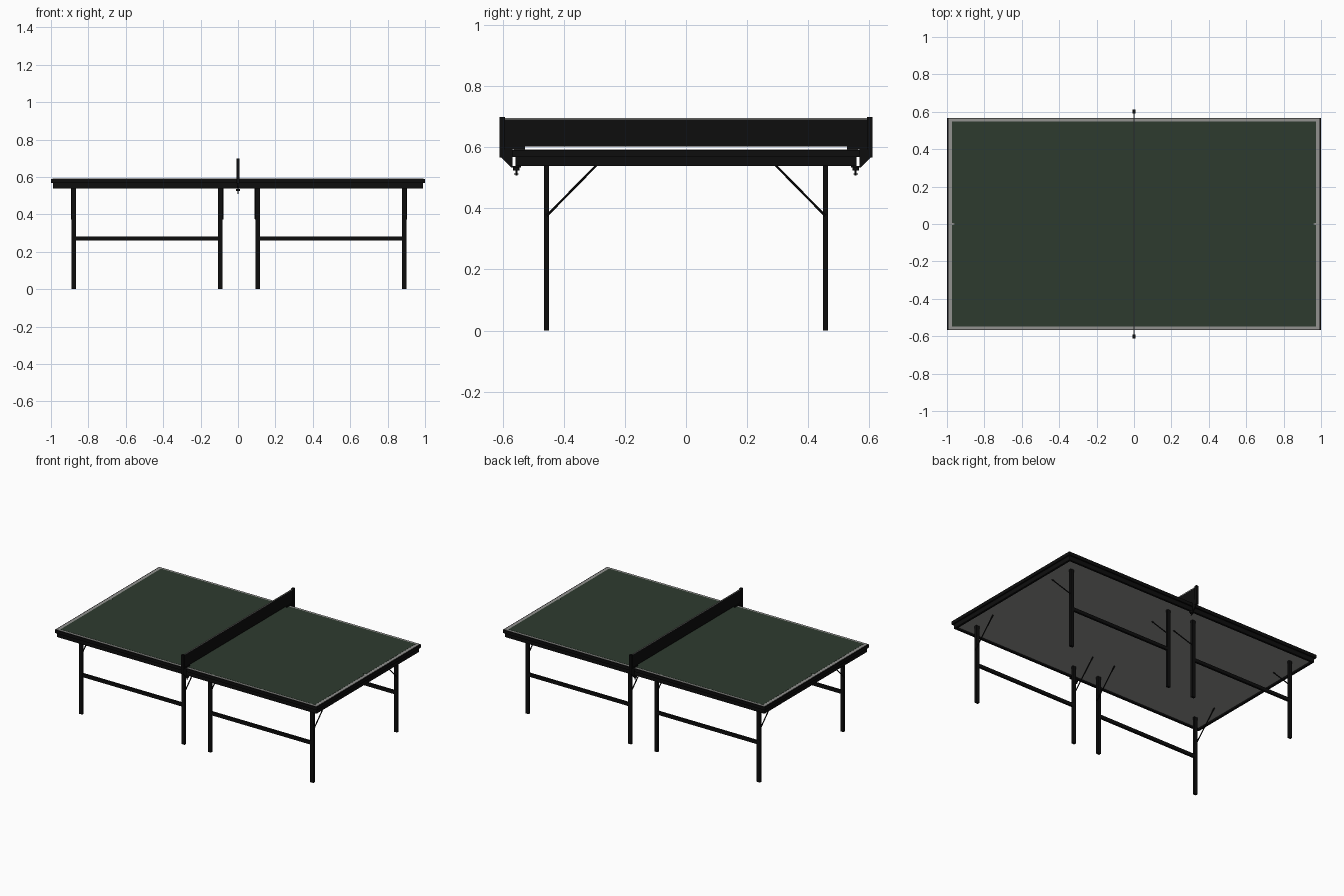
import bpy, bmesh
from mathutils import Vector

if "Cube" in bpy.data.objects:
    bpy.data.objects.remove(bpy.data.objects["Cube"])

def mat(name, rgb):
    m = bpy.data.materials.new(name)
    m.diffuse_color = (*rgb, 1)
    m.use_nodes = True
    m.node_tree.nodes["Principled BSDF"].inputs["Base Color"].default_value = m.diffuse_color
    return m

BLACK = mat("black", (0.004, 0.004, 0.004))
GREEN = mat("court green", (0.027, 0.043, 0.028))
GREY = mat("line grey", (0.29, 0.29, 0.28))

def finish(name, bm, m):
    bmesh.ops.recalc_face_normals(bm, faces=bm.faces)
    me = bpy.data.meshes.new(name)
    bm.to_mesh(me)
    bm.free()
    ob = bpy.data.objects.new(name, me)
    me.materials.append(m)
    bpy.context.collection.objects.link(ob)
    return ob

def box(name, x0, x1, y0, y1, z0, z1, m):
    bm = bmesh.new()
    bmesh.ops.create_cube(bm, size=1)
    for v in bm.verts:
        v.co = ((x0, x1)[v.co.x > 0], (y0, y1)[v.co.y > 0], (z0, z1)[v.co.z > 0])
    return finish(name, bm, m)

def prism(name, pts, x0, x1, m):
    """Extrude a (y, z) outline along x."""
    bm = bmesh.new()
    f = bm.faces.new([bm.verts.new((x0, y, z)) for y, z in pts])
    r = bmesh.ops.extrude_face_region(bm, geom=[f])
    for v in r["geom"]:
        if isinstance(v, bmesh.types.BMVert):
            v.co.x = x1
    return finish(name, bm, m)

def rod(name, a, b, r, m, sides=8):
    a, b = Vector(a), Vector(b)
    bm = bmesh.new()
    bmesh.ops.create_cone(bm, cap_ends=True, segments=sides, radius1=r, radius2=r, depth=(b - a).length)
    q = (b - a).to_track_quat('Z', 'Y')
    for v in bm.verts:
        v.co = q @ v.co + (a + b) / 2
    return finish(name, bm, m)

# Table top: black lip, grey border line, two green court halves
box("table_lip", -1, 1, -0.568, 0.568, 0.568, 0.590, BLACK)
box("border_line", -0.993, 0.993, -0.563, 0.563, 0.585, 0.5915, GREY)
for s, side in ((-1, "front"), (1, "back")):
    ya, yb = sorted((0, s * 0.549))
    # small notches at the ends of the seam
    bm = bmesh.new()
    pts = [(-0.972, s * 0.549), (0.972, s * 0.549), (0.972, s * 0.006), (0.955, 0), (-0.955, 0), (-0.972, s * 0.006)]
    f = bm.faces.new([bm.verts.new((x, y, 0.590)) for x, y in pts])
    r = bmesh.ops.extrude_face_region(bm, geom=[f])
    for v in r["geom"]:
        if isinstance(v, bmesh.types.BMVert):
            v.co.z = 0.5925
    finish("court_" + side, bm, GREEN)

# Apron frame and underside panel
AX, AY, T = 0.99, 0.558, 0.014
for s in (-1, 1):
    y0, y1 = sorted((s * AY, s * (AY - T)))
    box("apron_long", -AX, AX, y0, y1, 0.538, 0.570, BLACK)
    x0, x1 = sorted((s * AX, s * (AX - T)))
    box("apron_end", x0, x1, -AY + T, AY - T, 0.538, 0.570, BLACK)
box("underside_panel", -AX + T, AX - T, -AY + T, AY - T, 0.549, 0.569, GREY)

# Legs, diagonal braces and side rails
LY = 0.456
for sy in (-1, 1):
    y = sy * LY
    for xa, xb in ((-0.877, -0.095), (0.106, 0.888)):
        for x, out in ((xa, -1), (xb, 1)):
            box("leg", x - 0.012, x + 0.012, y - 0.008, y + 0.008, 0, 0.549, BLACK)
            bx = x + out * 0.013
            rod("leg_brace", (bx, y, 0.375), (bx, sy * 0.285, 0.549), 0.0038, BLACK)
        box("side_rail", xa, xb, y - 0.007, y + 0.007, 0.259, 0.282, BLACK)

# Net with tape
box("net", -0.001, 0.001, -0.595, 0.595, 0.602, 0.690, BLACK)
box("net_tape", -0.0015, 0.0015, -0.595, 0.595, 0.690, 0.696, GREY)

# Net posts, brackets and clamps at both ends
for s in (-1, 1):
    y0, y1 = sorted((s * 0.592, s * 0.611))
    box("net_post", -0.008, 0.008, y0, y1, 0.566, 0.698, BLACK)
    prism("net_bracket_upper", [(s * y, z) for y, z in
          ((0.527, 0.592), (0.595, 0.592), (0.595, 0.615), (0.580, 0.602), (0.527, 0.602))], -0.003, 0.003, BLACK)
    prism("net_bracket_lower", [(s * y, z) for y, z in
          ((0.568, 0.592), (0.605, 0.592), (0.605, 0.567), (0.572, 0.533), (0.540, 0.533),
           (0.540, 0.539), (0.568, 0.539))], -0.004, 0.004, BLACK)
    cy = s * 0.555
    rod("clamp_knob", (0, cy, 0.524), (0, cy, 0.535), 0.011, BLACK, 12)
    rod("clamp_screw", (0, cy, 0.508), (0, cy, 0.525), 0.003, BLACK)
    rod("clamp_handle", (0, cy - 0.007, 0.512), (0, cy + 0.007, 0.512), 0.002, BLACK)
